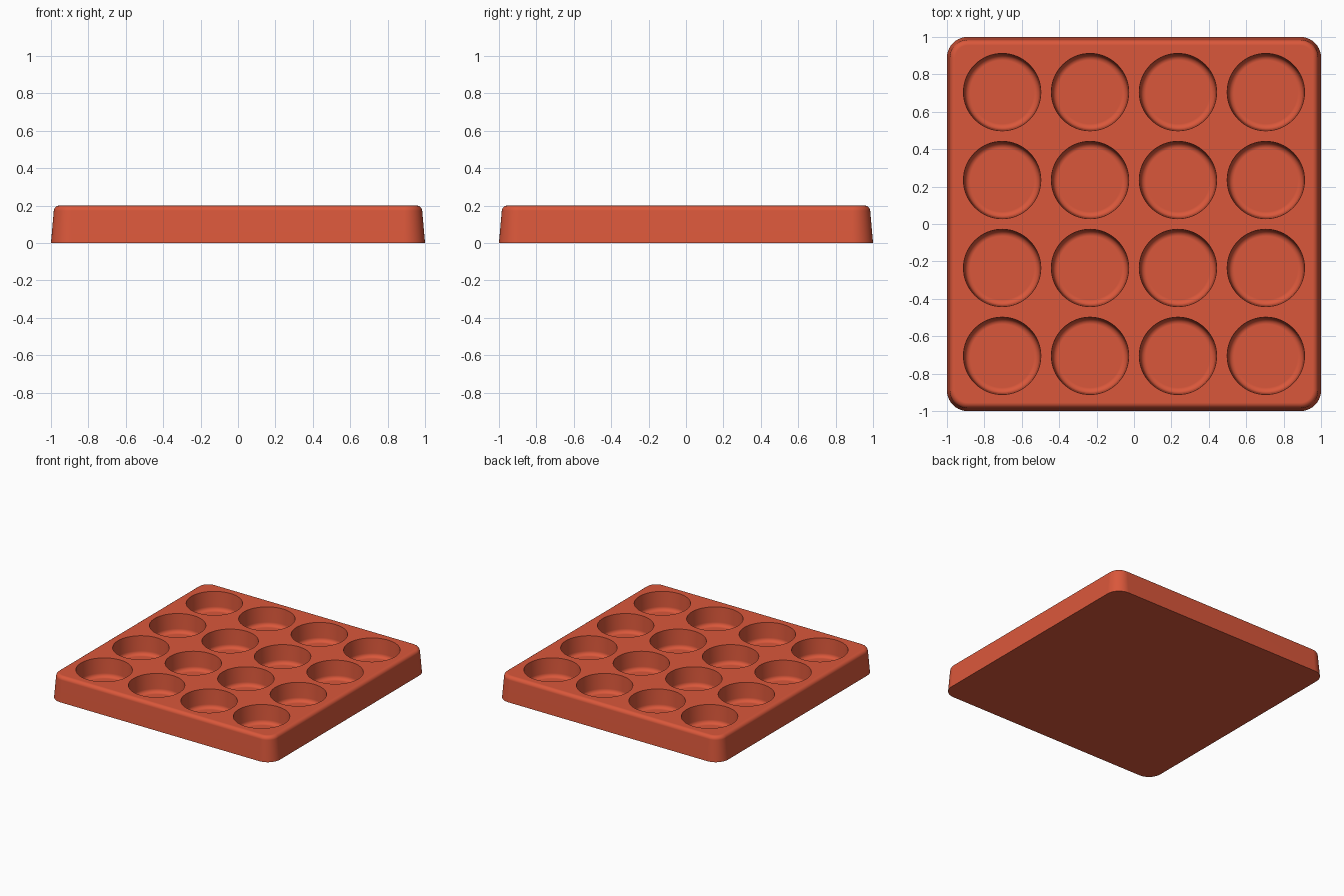
import bpy
import bmesh
from math import cos, sin, pi, radians

cube = bpy.data.objects.get("Cube")
if cube:
    bpy.data.objects.remove(cube, do_unlink=True)

PITCH = 0.47          # spacing of the wells
HEIGHT = 0.2
FLOOR = 0.05          # thickness under the wells

terracotta = bpy.data.materials.new("terracotta_red")
colour = (0.70, 0.096, 0.043, 1)
terracotta.diffuse_color = colour
terracotta.use_nodes = True
terracotta.node_tree.nodes["Principled BSDF"].inputs["Base Color"].default_value = colour


def fillet(r, z, size, steps, start, end):
    """Quarter round centred on (r, z), as radius and height pairs."""
    angles = [start + (end - start) * i / steps for i in range(steps + 1)]
    return [(r + size * cos(a), z + size * sin(a)) for a in angles]


def loft(bm, rings):
    """Skin a stack of closed rings and cap both ends."""
    loops = [[bm.verts.new(p) for p in ring] for ring in rings]
    for low, high in zip(loops, loops[1:]):
        n = len(low)
        for i in range(n):
            j = (i + 1) % n
            bm.faces.new((low[i], low[j], high[j], high[i]))
    bm.faces.new(loops[0][::-1])
    bm.faces.new(loops[-1])


def make_object(name, bm):
    bmesh.ops.recalc_face_normals(bm, faces=bm.faces)
    mesh = bpy.data.meshes.new(name)
    bm.to_mesh(mesh)
    bm.free()
    mesh.materials.append(terracotta)
    obj = bpy.data.objects.new(name, mesh)
    bpy.context.collection.objects.link(obj)
    return obj


def rounded_square(core, radius, z, steps=10):
    points = []
    for quarter, (sx, sy) in enumerate([(1, 1), (-1, 1), (-1, -1), (1, -1)]):
        for i in range(steps + 1):
            a = (quarter + i / steps) * pi / 2
            points.append((sx * core + radius * cos(a), sy * core + radius * sin(a), z))
    return points


# Tray block: drafted sides with a rounded upper rim
core = 0.89
side = [(0.11, 0)] + fillet(0.065, HEIGHT - 0.03, 0.03, 6, radians(5), pi / 2)
bm = bmesh.new()
loft(bm, [rounded_square(core, r, z) for r, z in side])
tray = make_object("tray", bm)

# Well cutters: slightly tapered cups with a rounded foot
profile = fillet(0.17, FLOOR + 0.03, 0.03, 5, -pi / 2, 0)
profile += [(0.207, HEIGHT), (0.207, HEIGHT + 0.1)]
SIDES = 64
bm = bmesh.new()
for row in range(4):
    for col in range(4):
        cx, cy = (col - 1.5) * PITCH, (row - 1.5) * PITCH
        loft(bm, [[(cx + r * cos(2 * pi * i / SIDES), cy + r * sin(2 * pi * i / SIDES), z)
                   for i in range(SIDES)] for r, z in profile])
cutter = make_object("well_cutter", bm)
cutter.hide_render = True

# Cut the wells and keep the finished mesh
cut = tray.modifiers.new("wells", 'BOOLEAN')
cut.operation = 'DIFFERENCE'
cut.solver = 'EXACT'
cut.object = cutter
bpy.context.view_layer.update()
finished = bpy.data.meshes.new_from_object(tray.evaluated_get(bpy.context.evaluated_depsgraph_get()))
tray.modifiers.clear()
tray.data = finished
bpy.data.objects.remove(cutter, do_unlink=True)

# Smooth the rounds, keep rims crisp and flats flat
bpy.ops.object.select_all(action='DESELECT')
tray.select_set(True)
bpy.context.view_layer.objects.active = tray
bpy.ops.object.shade_smooth_by_angle(angle=radians(35))
weighted = tray.modifiers.new("flat_normals", 'WEIGHTED_NORMAL')
weighted.keep_sharp = True
